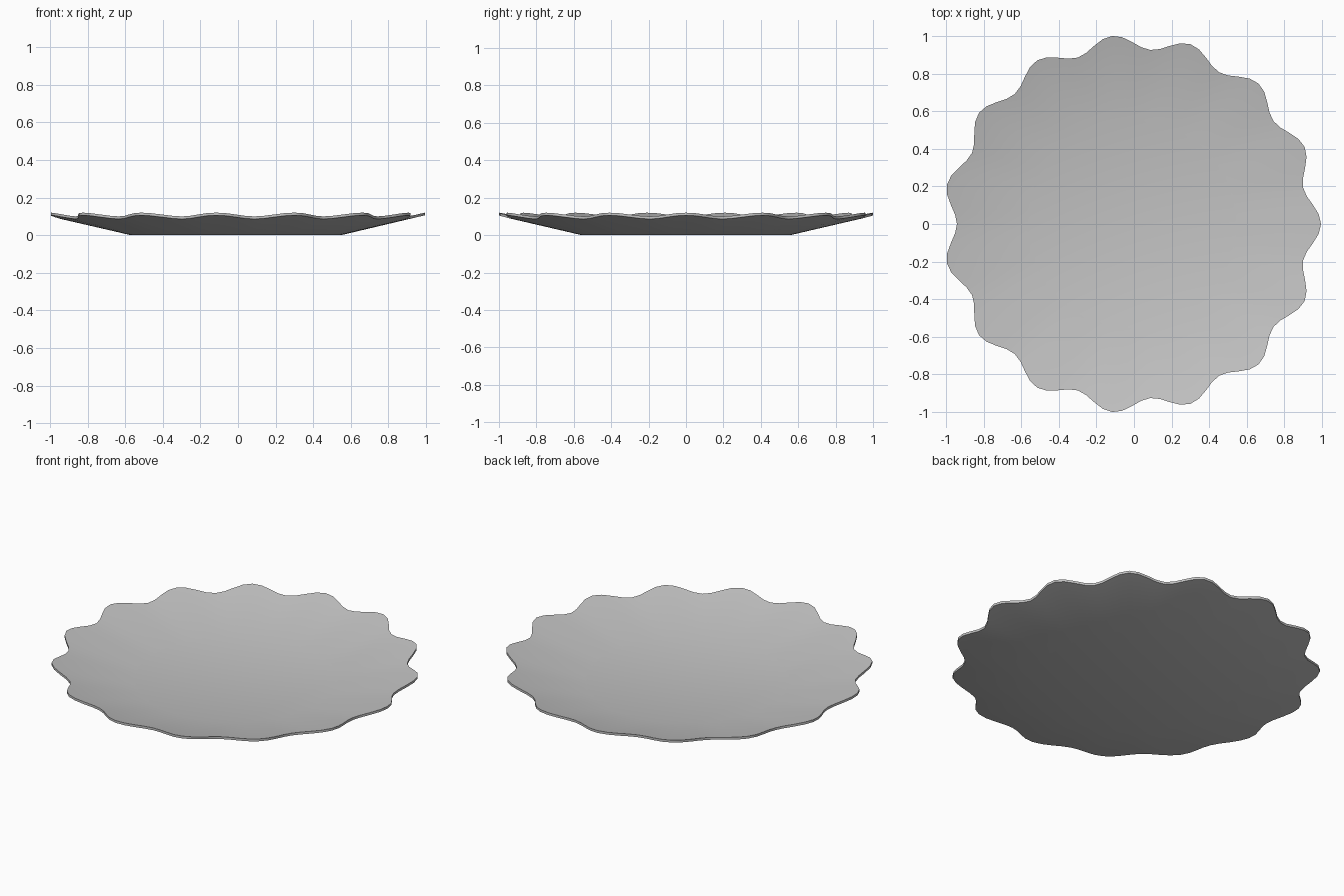
import bpy
import bmesh
import math

cube = bpy.data.objects.get("Cube")
if cube:
    bpy.data.objects.remove(cube, do_unlink=True)

LOBES = 15
STEPS = 8                 # segments per scallop
COUNT = LOBES * STEPS
CENTRE_X = -0.011
BASE_R = 0.558
THICK = 0.014

grey = bpy.data.materials.new("plate_grey")
grey.use_nodes = True
colour = (0.55, 0.55, 0.55, 1)
grey.diffuse_color = colour
grey.node_tree.nodes["Principled BSDF"].inputs["Base Color"].default_value = colour

bm = bmesh.new()


def ring(scalloped, lift):
    """Flat round ring for the base, or wavy ring for the rim."""
    verts = []
    for i in range(COUNT):
        a = 2 * math.pi * i / COUNT
        wave = math.cos(LOBES * a)
        r, z = (0.968 + 0.0375 * wave, 0.096 + 0.01 * wave) if scalloped else (BASE_R, 0)
        verts.append(bm.verts.new((CENTRE_X + r * math.cos(a), r * math.sin(a), z + lift)))
    return verts


def bridge(a, b):
    for i in range(COUNT):
        j = (i + 1) % COUNT
        bm.faces.new((a[i], a[j], b[j], b[i]))


# Underside, rim edge and upper side
base_low, rim_low = ring(False, 0), ring(True, 0)
rim_top, base_top = ring(True, THICK), ring(False, THICK)
bridge(base_low, rim_low)
bridge(rim_low, rim_top)
bridge(rim_top, base_top)
bm.faces.new(base_low)
bm.faces.new(base_top)
bmesh.ops.recalc_face_normals(bm, faces=bm.faces)

mesh = bpy.data.meshes.new("scalloped_plate")
bm.to_mesh(mesh)
bm.free()
mesh.materials.append(grey)
plate = bpy.data.objects.new("scalloped_plate", mesh)
bpy.context.collection.objects.link(plate)

# Smooth bowl with a crisp rim
bpy.ops.object.select_all(action="DESELECT")
plate.select_set(True)
bpy.context.view_layer.objects.active = plate
bpy.ops.object.shade_smooth_by_angle(angle=math.radians(40))
